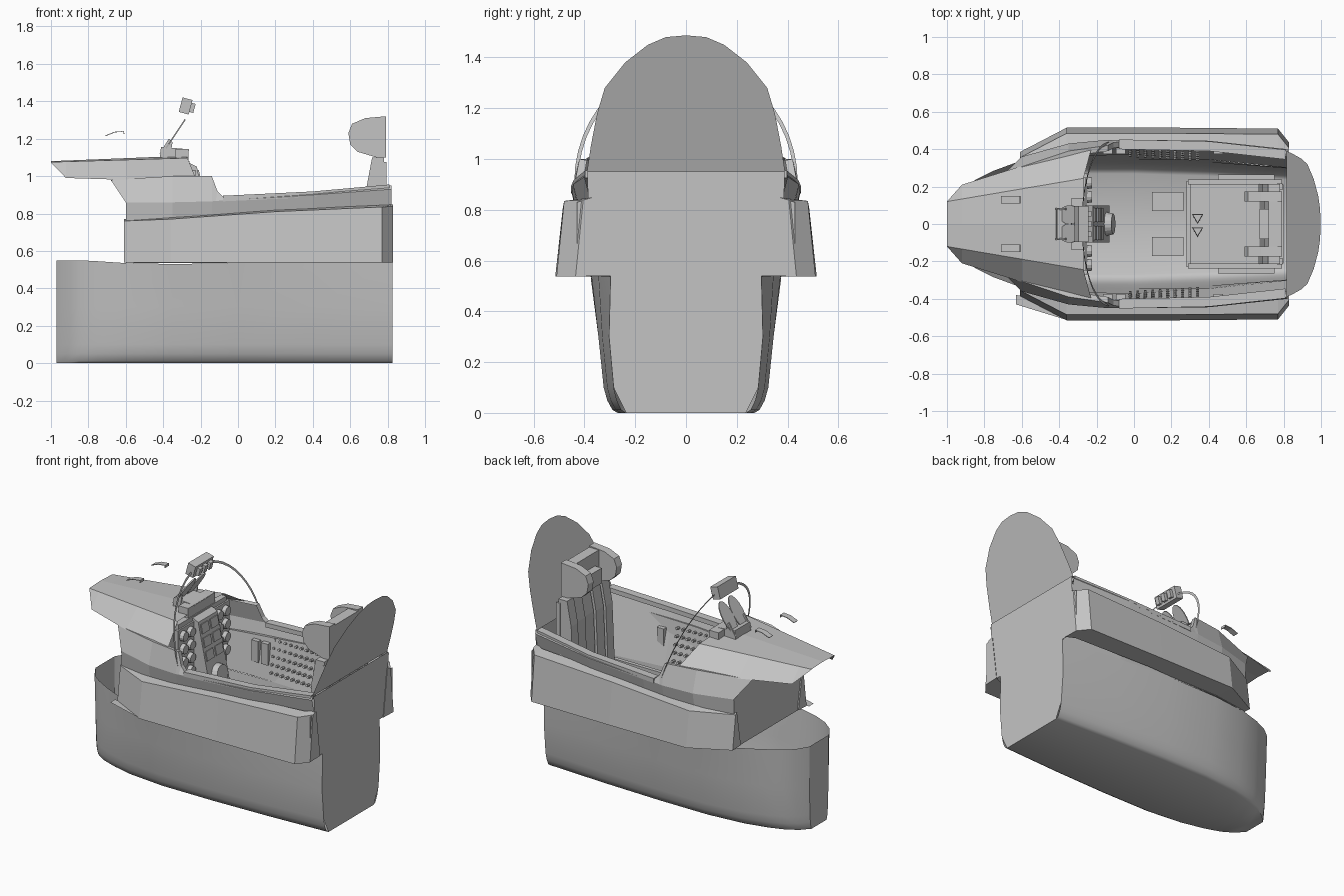
import bpy, bmesh, math
from mathutils import Vector, Matrix

old = bpy.data.objects.get("Cube")
if old:
    bpy.data.objects.remove(old, do_unlink=True)

grey = bpy.data.materials.new("plain grey")
grey.use_nodes = True
colour = (0.55, 0.55, 0.55, 1)
grey.diffuse_color = colour
grey.node_tree.nodes["Principled BSDF"].inputs["Base Color"].default_value = colour


def finish(name, bm, mirror=False, thickness=0, smooth=None):
    """Turn a bmesh into an object, with optional mirroring and thickness."""
    bmesh.ops.recalc_face_normals(bm, faces=bm.faces[:])
    mesh = bpy.data.meshes.new(name)
    bm.to_mesh(mesh)
    bm.free()
    mesh.materials.append(grey)
    obj = bpy.data.objects.new(name, mesh)
    bpy.context.collection.objects.link(obj)
    if mirror:
        mod = obj.modifiers.new("mirror", "MIRROR")
        mod.use_axis = (False, True, False)
        mod.merge_threshold = 0.0005
    if thickness:
        mod = obj.modifiers.new("thickness", "SOLIDIFY")
        mod.thickness = thickness
        mod.offset = 0
    if smooth:
        bpy.ops.object.select_all(action="DESELECT")
        obj.select_set(True)
        bpy.context.view_layer.objects.active = obj
        bpy.ops.object.shade_smooth_by_angle(angle=math.radians(smooth))
    return obj


def skin(name, rows, caps="", closed=False, **options):
    """Stretch quads across rows of points; caps lists the ends to close."""
    bm = bmesh.new()
    grid = [[bm.verts.new(p) for p in row] for row in rows]
    count = len(rows[0])
    for a, b in zip(grid, grid[1:]):
        for i in range(count if closed else count - 1):
            j = (i + 1) % count
            bm.faces.new((a[i], a[j], b[j], b[i]))
    if "first" in caps:
        bm.faces.new(grid[0])
    if "last" in caps:
        bm.faces.new(grid[-1])
    bmesh.ops.remove_doubles(bm, verts=bm.verts[:], dist=0.0005)
    return finish(name, bm, **options)


def box(name, centre, size, tilt=0, **options):
    """Box turned about the y axis by tilt degrees."""
    bm = bmesh.new()
    turn = Matrix.Rotation(math.radians(tilt), 4, "Y")
    bmesh.ops.create_cube(bm, size=1, matrix=Matrix.Translation(centre) @ turn @ Matrix.Diagonal((*size, 1)))
    return finish(name, bm, **options)


def knob(name, centre, radius, length, axis, sides=12, **options):
    """Round dial or knob pointing along axis."""
    bm = bmesh.new()
    turn = Vector(axis).to_track_quat("Z", "Y").to_matrix().to_4x4()
    bmesh.ops.create_cone(bm, cap_ends=True, segments=sides, radius1=radius, radius2=radius * 0.85,
                          depth=length, matrix=Matrix.Translation(centre) @ turn)
    return finish(name, bm, **options)


def slab(name, outline, y0, y1, **options):
    """Extrude an x-z outline from y0 to y1."""
    rows = [[(x, y, z) for x, z in outline] for y in (y0, y1)]
    return skin(name, rows, "first last", closed=True, **options)


# Lower hull: open tub with rounded bottom edges (x, middle width, top width, top height)
stations = [(-.97, .1, .1, .55), (-.92, .17, .18, .55), (-.85, .225, .235, .55), (-.75, .27, .285, .545),
            (-.6, .315, .34, .535), (-.35, .345, .375, .53), (0, .345, .372, .535), (.4, .33, .345, .54),
            (.825, .303, .297, .54)]
hull = []
for x, mid, top, height in stations:
    curve = [(mid * f, z) for f, z in [(0, 0), (.78, 0), (.84, .012), (.9, .05), (.94, .1), (1, .3)]]
    hull.append([(x, y, z) for y, z in curve + [(top, height)]])
skin("lower_hull", hull, mirror=True, smooth=45)
nose = [(-.97, y, z) for _, y, z in hull[0]]
skin("hull_nose_plate", [nose, [(x, 0, z) for x, y, z in nose]], mirror=True)

# Rear bulkhead: upright lower plate and a leaning rounded top
lower = [(.236, 0), (.285, .1), (.303, .3), (.297, .54), (.43, .54), (.43, .83), (.385, .84), (.39, .95)]
skin("rear_bulkhead", [[(.825, y, z) for y, z in lower], [(.825, 0, z) for y, z in lower]], mirror=True)
arc = [(.39, .95), (.375, 1.05), (.35, 1.18), (.32, 1.28), (.24, 1.38), (.15, 1.45), (.08, 1.48), (0, 1.487)]
lean = [(.815 + (z - .95) * .34, y, z) for y, z in arc]
skin("bulkhead_head", [lean, [(x, 0, z) for x, y, z in lean]], mirror=True)

# Upper fuselage wall: low, waist and rim points, then an inner lip
wall = []
for x, low, waist, belt, rim, height, dx in [(-.6, .34, .36, .86, .28, .98, -.08), (-.35, .375, .43, .86, .39, 1, 0),
                                             (-.14, .374, .45, .865, .42, 1, 0), (-.12, .374, .45, .867, .435, .92, .01),
                                             (0, .372, .45, .875, .44, .89, -.08), (.4, .345, .445, .9, .43, .915, 0),
                                             (.82, .3, .4, .93, .39, .95, 0)]:
    wall.append([(x, low, .535), (x, waist, belt), (x + dx, rim, height), (x + dx, rim - .03, height - .005)])
skin("fuselage_wall", wall, mirror=True)
skin("canopy_rail", [[(x, y + s, z + t) for s, t in [(-.04, -.03), (.012, -.03), (.012, 0), (-.04, 0)]]
                     for x, y, z in [(-.08, .44, .895), (.4, .43, .918), (.81, .385, .955)]],
     "first last", closed=True, mirror=True)

# Front bulkhead closing the cockpit below the cover
front = [(.34, .535), (.36, .86), (.3, .96)]
skin("front_bulkhead", [[(-.6, y, z) for y, z in front], [(-.6, 0, z) for y, z in front]], mirror=True)

# Side boxes along the body, and a small floor plate ahead of the right one
sides = []
for x, out, inner, edge in [(-.61, .385, .34, .76), (-.36, .515, .4, .77), (.2, .515, .42, .81),
                            (.77, .51, .4, .835), (.83, .435, .37, .838)]:
    sides.append([(x, inner - .04, .54), (x, out, .537), (x, out - .03, edge), (x, inner, edge + .01)])
skin("side_box", sides, "first last", closed=True, mirror=True)
skin("box_floor_plate", [[(-.63, -.38, .54), (-.63, -.43, .54)], [(-.37, -.42, .54), (-.37, -.51, .54)]])

# Dashboard cover: centre line, ridge and lower edge
xs = [-1, -.92, -.6, -.27]
cover = [[(x, 0, 1.08 + (x + 1) * .04) for x in xs],
         [(x, .12 + (x + 1) * .17, 1.075 + (x + 1) * .03) for x in xs],
         list(zip((-1, -.92, -.6, -.23), (.12, .21, .31, .395), (1.073, .99, .98, 1)))]
skin("dash_cover", cover, mirror=True)
for y in (.13, -.13):
    skin("cover_bracket", [[(x, y + s, z) for x, z in [(-.71, 1.215), (-.66, 1.235), (-.61, 1.24), (-.61, 1.225)]]
                           for s in (-.02, .02)], thickness=.004)

# Instrument panel with dials and a centre pedestal
face = [(.27, 1.05), (.27, .88), (.24, .66), (.16, .55)]
skin("instrument_panel", [[(-.26, y, z) for y, z in face],
                          [(-.26, 0, z) for y, z in face]], mirror=True, thickness=.02)
box("dash_hood", (-.3, 0, 1.05), (.08, .5, .06))
slab("centre_pedestal", [(-.26, 1.07), (-.22, 1.05), (-.13, .62), (-.13, .57), (-.26, .57)], -.1, .1)
for row in range(5):
    z = .66 + row * .085
    for col in range(1 + (row > 0)):
        knob("panel_dial", (-.24, .145 + col * .075, z), .034, .03, (1, 0, 0), mirror=True)
    if row > 1:
        box("pedestal_display", (-.135 - (z - .6) * .2, .048, z), (.025, .075, .06), -12, mirror=True)
knob("main_dial", (-.13, 0, .7), .065, .04, (1, 0, .2), 20)

# Sight unit: projector, paired angled glass plates and side arms
box("sight_base", (-.34, 0, 1.12), (.15, .16, .06), 5)
box("sight_block", (-.3, 0, 1.11), (.07, .28, .07))
glass = []
for i in range(16):
    a = math.tau * i / 16
    up = max(-.1, .1 * math.sin(a))
    glass.append((-.345 + up * .6, .05 + .05 * math.cos(a), 1.215 + up * .9))
skin("sight_glass", [glass, [(x + .006, y, z - .004) for x, y, z in glass]], "first last", closed=True, mirror=True)
slab("sight_arm", [(-.42, 1.12), (-.37, 1.2), (-.35, 1.18), (-.36, 1.12)], .075, .085, mirror=True)

# Windscreen arch and its mirror
arch = []
for i in range(13):
    a = math.pi / 2 * i / 12
    arch.append([(-.13 - .15 * h / .47 * math.sin(a), r * math.cos(a), .91 + h * math.sin(a))
                 for r, h in ((.44, .47), (.425, .455))])
skin("windscreen_arch", arch, mirror=True)
box("mirror_housing", (-.28, 0, 1.375), (.055, .19, .08), 15)
for y in (-.055, 0, .055):
    box("mirror_knob", (-.245, y, 1.365), (.025, .03, .05), 15)

# Side console knobs, throttle and control boxes
for i in range(10):
    for j in range(5):
        x, z = -.02 + i * .04, .59 + j * .05
        y = .362 + (z - .535) * .23 - i * .0025
        knob("console_knob", (x, y, z), .01, .03, (0, -1, .2), 6, mirror=True)
for x in (-.14, -.07, .45):
    box("console_box", (x, .39, .7), (.05, .03, .14), mirror=True)
box("throttle", (.61, .385, .84), (.06, .03, .05))

# Ejection seat: pan, rails, ribbed back and headrest
box("seat_pan", (.55, 0, .3), (.5, .42, .12))
box("seat_side", (.54, .225, .4), (.5, .025, .34), mirror=True)
box("seat_actuator", (.6, .25, .5), (.3, .03, .06), mirror=True)
box("seat_rail", (.78, .2, .6), (.03, .035, .95), mirror=True)
for y, wide in ((0, .09), (.095, .08), (.18, .07)):
    depth = y * .1
    slab("seat_back_rib", [(.68 - depth, .36), (.705 - depth, .94), (.735 - depth, 1.1), (.78, 1.1), (.78, .36)],
         y - wide / 2, y + wide / 2, mirror=y > 0)
wing = [(.6, 1.17), (.59, 1.23), (.61, 1.28), (.68, 1.31), (.79, 1.32), (.79, 1.1), (.74, 1.1), (.64, 1.13)]
slab("headrest_wing", wing, .12, .175, mirror=True)
box("headrest_back", (.755, 0, 1.21), (.07, .25, .2))
box("headrest_pad", (.7, 0, 1.17), (.06, .16, .1))

# Pull handles and foot plates on the floor
for y in (-.035, .035):
    knob("pull_handle", (.34, y, .4), .035, .02, (0, 0, 1), 3)
box("foot_plate", (.18, .12, .03), (.17, .1, .03), mirror=True)
box("foot_bar", (.29, 0, .2), (.02, .46, .03))
